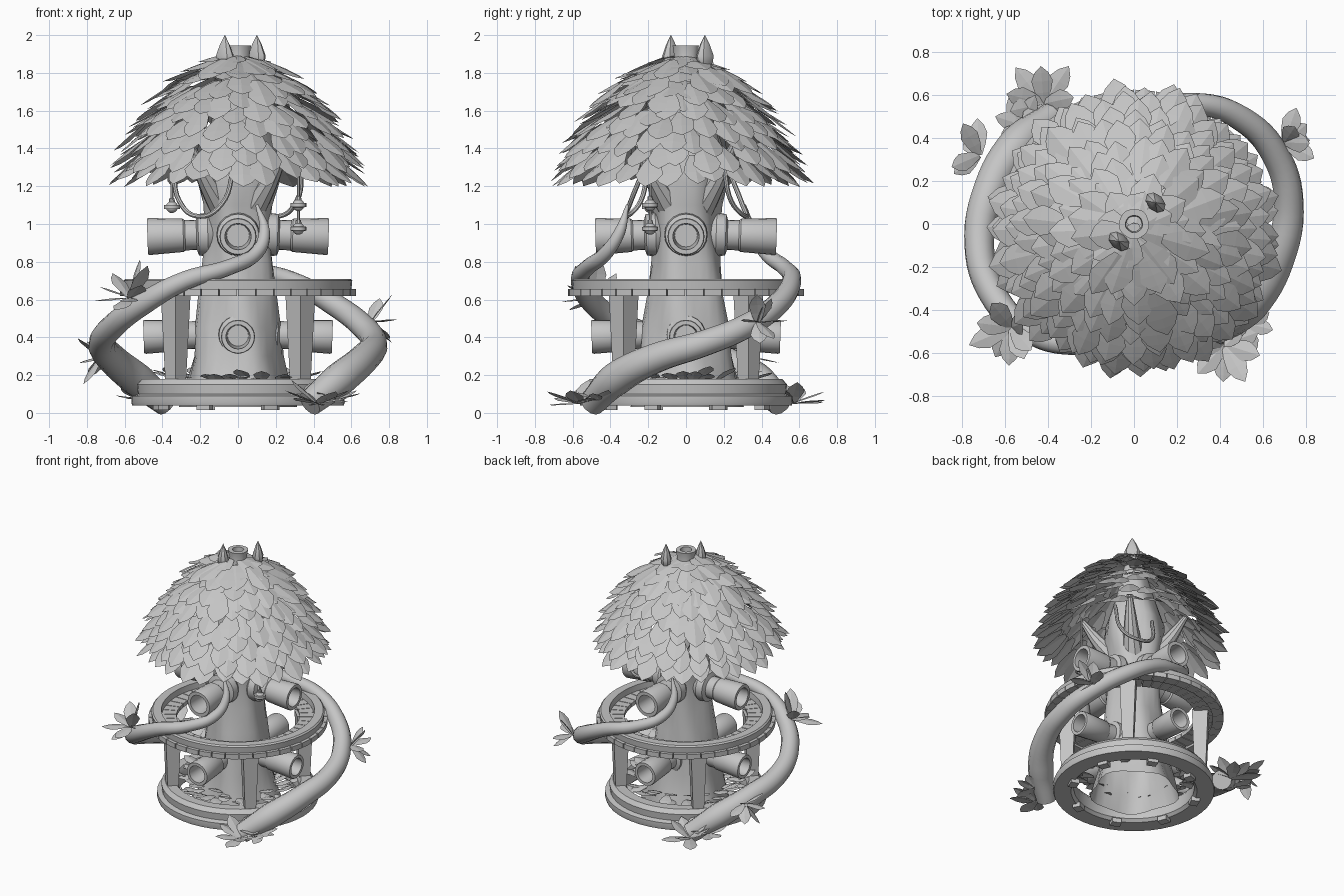
import bpy, bmesh, math, random
from math import sin, cos, pi, radians
from mathutils import Vector, Matrix

random.seed(4)
TAU = 2 * pi
if "Cube" in bpy.data.objects:
    bpy.data.objects.remove(bpy.data.objects["Cube"])

mat = bpy.data.materials.new("plain grey")
mat.use_nodes = True
GREY = (0.56, 0.56, 0.56, 1)
mat.diffuse_color = GREY
mat.node_tree.nodes["Principled BSDF"].inputs["Base Color"].default_value = GREY


def finish(name, bm, smooth=True):
    bmesh.ops.recalc_face_normals(bm, faces=bm.faces)
    me = bpy.data.meshes.new(name)
    bm.to_mesh(me)
    bm.free()
    me.materials.append(mat)
    ob = bpy.data.objects.new(name, me)
    bpy.context.collection.objects.link(ob)
    if smooth:
        shade(ob)
    return ob


def shade(ob):
    bpy.ops.object.select_all(action="DESELECT")
    ob.select_set(True)
    bpy.context.view_layer.objects.active = ob
    bpy.ops.object.shade_smooth_by_angle(angle=radians(35))


def lathe(bm, profile, steps=32, matrix=Matrix(), start=0, sweep=TAU, closed=False, bump=None):
    """Revolve (radius, height) points about z; a partial sweep gets end caps."""
    full = sweep > TAU - 0.001
    rings = []
    for i in range(steps if full else steps + 1):
        a = start + sweep * i / steps
        ring = []
        for r, z in profile:
            r *= bump(a, z) if bump else 1
            ring.append(bm.verts.new(matrix @ Vector((r * cos(a), r * sin(a), z))))
        rings.append(ring)
    n = len(profile)
    for i in range(steps):
        p, q = rings[i], rings[(i + 1) % len(rings)]
        for j in range(n if closed else n - 1):
            k = (j + 1) % n
            bm.faces.new((p[j], q[j], q[k], p[k]))
    if not full:
        bm.faces.new(rings[0])
        bm.faces.new(rings[-1])


def block_ring(bm, r0, r1, z0, z1, count, gap):
    """Curved blocks laid side by side in a circle."""
    for i in range(count):
        step = TAU / count
        lathe(bm, [(r0, z0), (r1, z0), (r1, z1), (r0, z1)], 2,
              start=i * step, sweep=step * (1 - gap), closed=True)


def leaf(bm, base, direction, length, width, droop=0.12, roll=0.0):
    """Pointed, slightly folded leaf growing from base along direction."""
    d = Vector(direction).normalized()
    side = d.cross(Vector((0, 0, 1)))
    side = side.normalized() if side.length > 0.01 else Vector((1, 0, 0))
    side = Matrix.Rotation(roll, 3, d) @ side
    up = side.cross(d)
    rows = []
    for t, w in ((0, 0.3), (0.3, 0.75), (0.6, 1), (0.82, 0.65)):
        mid = Vector(base) + d * length * t - up * droop * length * t * t
        edge = side * width * w / 2
        low = up * width * 0.08 * w
        rows.append([bm.verts.new(p) for p in (mid - edge - low, mid, mid + edge - low)])
    tip = bm.verts.new(Vector(base) + d * length - up * droop * length)
    for a, b in zip(rows, rows[1:]):
        for j in (0, 1):
            bm.faces.new((a[j], a[j + 1], b[j + 1], b[j]))
    for j in (0, 1):
        bm.faces.new((rows[-1][j], rows[-1][j + 1], tip))


def rosette(bm, centre, normal, count, length, spread):
    """Cluster of leaves fanned around a normal."""
    turn = Vector(normal).to_track_quat("Z", "Y")
    for i in range(count):
        a = TAU * (i + random.uniform(-0.2, 0.2)) / count
        s = radians(spread * random.uniform(0.65, 1.1))
        d = turn @ Vector((sin(s) * cos(a), sin(s) * sin(a), cos(s)))
        leaf(bm, centre, d, length * random.uniform(0.85, 1.1), length * 0.5, 0.1)


def tube(name, points, radii, sides=3):
    """Round tube through points with a radius at each one."""
    cu = bpy.data.curves.new(name, "CURVE")
    cu.dimensions = "3D"
    cu.bevel_depth = 1
    cu.bevel_resolution = sides
    cu.resolution_u = 6
    cu.use_fill_caps = True
    sp = cu.splines.new("BEZIER")
    sp.bezier_points.add(len(points) - 1)
    for bp, p, r in zip(sp.bezier_points, points, radii):
        bp.co, bp.radius = p, r
        bp.handle_left_type = bp.handle_right_type = "AUTO"
    cu.materials.append(mat)
    ob = bpy.data.objects.new(name, cu)
    bpy.context.collection.objects.link(ob)
    bpy.ops.object.select_all(action="DESELECT")
    ob.select_set(True)
    bpy.context.view_layer.objects.active = ob
    bpy.ops.object.convert(target="MESH")
    shade(bpy.context.object)


def half_turn(points):
    return [(-x, -y, z) for x, y, z in points]


# Twisted trunk ending in a hollow stub
def ridges(a, z):
    strength = 0.06 if z < 1.7 else 0.02
    return 1 + strength * sin(5 * a + 5 * z) + strength * 0.5 * sin(3 * a - 4 * z)


bm = bmesh.new()
lathe(bm, [(0.3, 0.03), (0.27, 0.15), (0.235, 0.3), (0.225, 0.45), (0.2, 0.62), (0.18, 0.8),
           (0.17, 0.95), (0.18, 1.1), (0.21, 1.22), (0.2, 1.38), (0.13, 1.6), (0.08, 1.8),
           (0.06, 1.88), (0.07, 1.945), (0.04, 1.945), (0.035, 1.86), (0.0, 1.86)], 30, bump=ridges)
finish("trunk", bm)

# Branches reaching under the canopy
for i in range(4):
    a = pi / 4 + i * pi / 2
    tube("branch", [(r * cos(a), r * sin(a), z) for r, z in ((0.1, 1.08), (0.24, 1.24), (0.36, 1.42))],
         (0.08, 0.05, 0.02))

# Stepped base ring with feet
bm = bmesh.new()
lathe(bm, [(0.44, 0.04), (0.56, 0.04), (0.565, 0.055), (0.565, 0.09), (0.53, 0.1), (0.535, 0.15),
           (0.51, 0.18), (0.44, 0.18), (0.42, 0.15), (0.42, 0.06)], 48, closed=True)
finish("base_ring", bm)
bm = bmesh.new()
for i in range(8):
    lathe(bm, [(0.41, 0.015), (0.47, 0.015), (0.47, 0.05), (0.41, 0.05)], 2,
          start=i * pi / 4 + 0.3, sweep=0.16, closed=True)
finish("base_feet", bm)

# Walkway: curb, rim blocks and radial planks
bm = bmesh.new()
lathe(bm, [(0.53, 0.65), (0.6, 0.65), (0.605, 0.7), (0.595, 0.71), (0.535, 0.71)], 48, closed=True)
finish("walkway_curb", bm)
bm = bmesh.new()
block_ring(bm, 0.55, 0.625, 0.618, 0.655, 40, 0.06)
finish("walkway_rim", bm)
bm = bmesh.new()
block_ring(bm, 0.43, 0.55, 0.635, 0.665, 44, 0.08)
finish("walkway_planks", bm)

# Posts
bm = bmesh.new()
for sx in (-1, 1):
    for sy in (-1, 1):
        bmesh.ops.create_cone(bm, cap_ends=True, segments=4, radius1=0.055, radius2=0.08, depth=0.48,
                              matrix=Matrix.Translation((sx * 0.33, sy * 0.33, 0.41)))
finish("posts", bm, smooth=False)

# Hollow pipes on two levels
for level, z, size in (("upper", 0.95, 1.0), ("lower", 0.42, 0.92)):
    bm = bmesh.new()
    reach = 0.48 if level == "upper" else 0.5
    for i in range(4):
        m = (Matrix.Translation((0, 0, z)) @ Matrix.Rotation(i * pi / 2, 4, "Z")
             @ Matrix.Rotation(radians(92), 4, "Y"))
        prof = [(0.08, 0.1), (0.115, 0.16), (0.11, 0.21), (0.08, 0.22), (0.08, 0.28), (0.088, 0.29),
                (0.098, reach - 0.01), (0.094, reach), (0.07, reach), (0.06, 0.33), (0, 0.33)]
        lathe(bm, [(r * size, d) for r, d in prof], 20, m)
    bmesh.ops.remove_doubles(bm, verts=bm.verts, dist=0.0001)
    finish(level + "_pipes", bm)

# Pair of climbing vines
path = [(0.38, -0.5, 0.05), (0.54, -0.37, 0.18), (0.67, -0.16, 0.29), (0.72, 0.1, 0.37),
        (0.66, 0.32, 0.46), (0.5, 0.49, 0.58), (0.28, 0.56, 0.7), (0.05, 0.52, 0.77),
        (-0.1, 0.42, 0.85), (-0.14, 0.35, 0.96), (-0.1, 0.31, 1.1)]
thick = (0.07, 0.09, 0.08, 0.07, 0.065, 0.06, 0.05, 0.042, 0.038, 0.03, 0.008)
tube("right_side_vine", path, thick, 4)
tube("left_side_vine", half_turn(path), thick, 4)

# Leaf clusters on the vines
bm = bmesh.new()
for s in (-1, 1):
    rosette(bm, (s * 0.42, s * -0.56, 0.05), (s * 0.1, s * -0.2, 1), 9, 0.2, 72)
    rosette(bm, (s * 0.52, s * -0.46, 0.07), (s * 0.3, s * -0.3, 1), 6, 0.15, 65)
rosette(bm, (0.7, 0.38, 0.48), (0.9, 0.4, 0.25), 6, 0.18, 65)
rosette(bm, (-0.57, -0.48, 0.61), (-0.4, -0.6, 0.6), 8, 0.2, 65)
rosette(bm, (-0.72, 0.32, 0.3), (-1, 0.5, -0.1), 6, 0.17, 60)
finish("vine_leaves", bm, smooth=False)

# Undergrowth around the trunk foot
bm = bmesh.new()
for i in range(60):
    a = TAU * i / 60 + random.uniform(-0.1, 0.1)
    r = random.uniform(0.24, 0.37)
    leaf(bm, (r * cos(a), r * sin(a), random.uniform(0.12, 0.19)),
         (cos(a + random.uniform(-0.7, 0.7)), sin(a), random.uniform(0.05, 0.8)), 0.13, 0.09, 0.25)
finish("undergrowth", bm, smooth=False)

# Thatch of overlapping leaves: tip radius, tip height, downward pitch
bm = bmesh.new()
thatch = [(0.2, 1.85, 8), (0.29, 1.82, 14), (0.37, 1.76, 20), (0.44, 1.69, 24), (0.5, 1.62, 27),
          (0.56, 1.54, 29), (0.61, 1.46, 31), (0.65, 1.38, 33), (0.68, 1.3, 35), (0.69, 1.23, 36)]
for row, (r, z, pitch) in enumerate(thatch):
    count = int(9 + r * 32)
    for i in range(count):
        a = TAU * (i + 0.5 * (row % 2) + random.uniform(-0.2, 0.2)) / count
        p = radians(pitch + random.uniform(-5, 5))
        tip_r, tip_z = r + random.uniform(-0.03, 0.035), z + random.uniform(-0.025, 0.025)
        length = min(0.25, tip_r - 0.03)
        d = Vector((cos(a) * cos(p), sin(a) * cos(p), -sin(p)))
        tip = Vector((tip_r * cos(a), tip_r * sin(a) - 0.03, tip_z))
        leaf(bm, tip - d * length, d, length, random.uniform(0.13, 0.16), 0.06, random.uniform(-0.15, 0.15))
finish("leaf_canopy", bm, smooth=False)

# Two pointed buds beside the stub
bm = bmesh.new()
for x, y in ((-0.07, -0.08), (0.1, 0.1)):
    m = Matrix.Translation((x, y, 0)) @ Matrix.Rotation(math.atan2(y, x), 4, "Z") @ Matrix.Diagonal((0.7, 1, 1, 1))
    lathe(bm, [(0.02, 1.8), (0.05, 1.86), (0.055, 1.89), (0.03, 1.95), (0.001, 2.0)], 8, m)
finish("buds", bm)

# Sagging ropes
rope = [(-0.34, -0.2, 1.32), (-0.31, -0.24, 1.12), (-0.2, -0.32, 1.04), (-0.09, -0.3, 1.1), (-0.02, -0.22, 1.3)]
tube("front_rope", rope, [0.013] * 5, 2)
tube("back_rope", half_turn(rope), [0.013] * 5, 2)

# Hanging lanterns with hoops
for x, y, heights in ((0.32, -0.19, (1.1, 0.975)), (-0.35, -0.19, (1.09,))):
    tube("lantern_cord", [(x, y, 1.4), (x, y, heights[-1])], (0.008, 0.008), 1)
    bm = bmesh.new()
    for h in heights:
        m = Matrix.Translation((x, y, h))
        bmesh.ops.create_uvsphere(bm, u_segments=14, v_segments=10, radius=0.032, matrix=m)
        lathe(bm, [(0.028, -0.012), (0.042, -0.01), (0.042, 0.01), (0.028, 0.012)], 16, m, closed=True)
        lathe(bm, [(0.0, 0.05), (0.014, 0.045), (0.016, 0.025)], 10, m)
    finish("lantern", bm)
